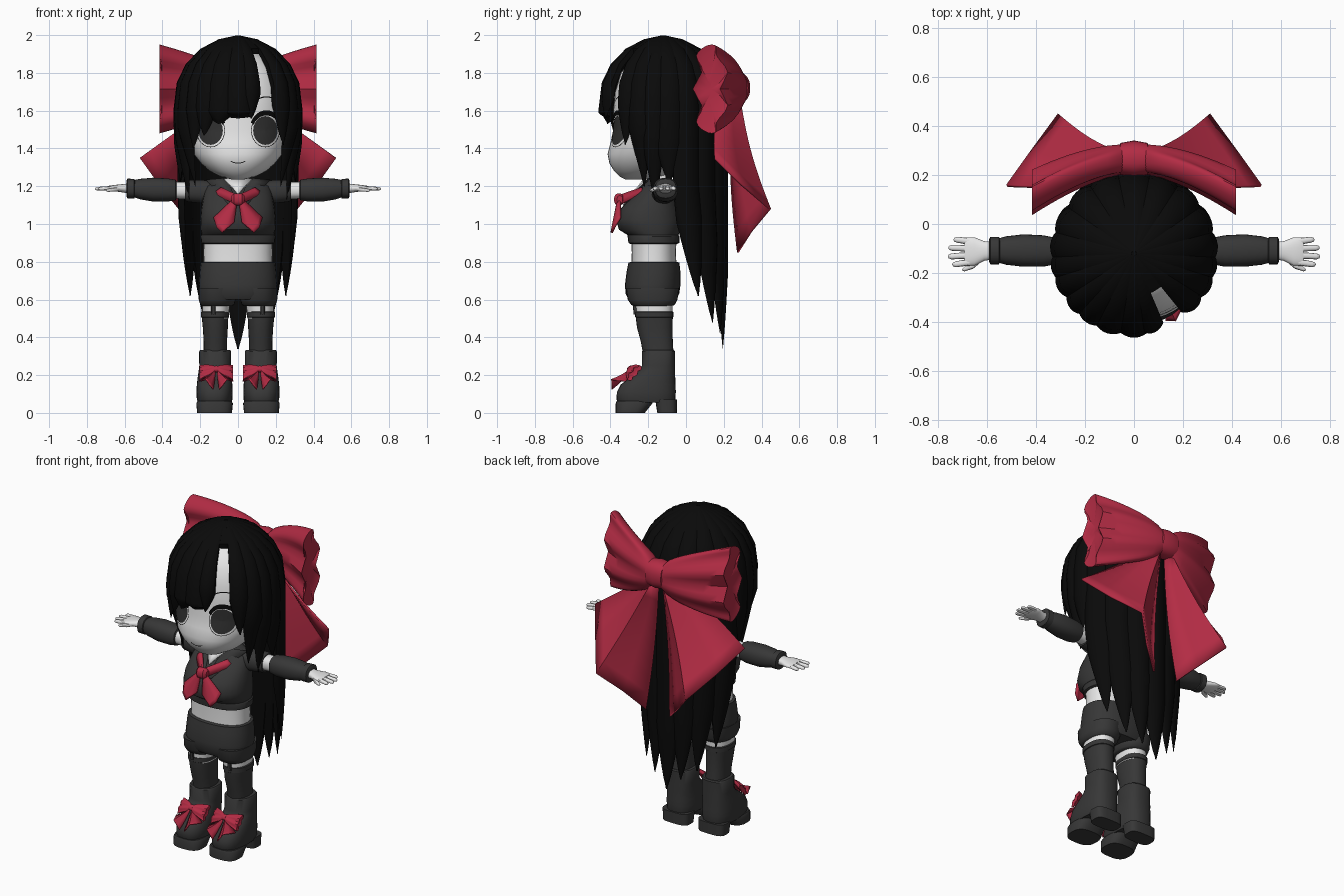
import bpy, bmesh, math
from mathutils import Vector, Matrix

def material(name, *rgb):
    m = bpy.data.materials.new(name)
    m.diffuse_color = (*rgb, 1)
    return m

HAIR = material("black_hair", .003, .003, .003)
CLOTH = material("dark_grey_cloth", .038, .038, .038)
RED = material("crimson_ribbon", .45, .025, .058)
SKIN = material("pale_skin", .8, .8, .8)
IRIS = material("charcoal_eye", .03, .03, .03)

def loft(name, rings, mat, M=None, mirror=False, closed=True, caps=True, solid=0, angle=40):
    """Skin a list of equal-length rings into one mesh object."""
    bm = bmesh.new()
    rows = [[bm.verts.new((M @ Vector(p)) if M else p) for p in r] for r in rings]
    n = len(rows[0])
    for a, b in zip(rows, rows[1:]):
        for i in range(n if closed else n - 1):
            j = (i + 1) % n
            bm.faces.new((a[i], a[j], b[j], b[i]))
    if caps and closed:
        bm.faces.new(rows[0])
        bm.faces.new(rows[-1])
    bmesh.ops.recalc_face_normals(bm, faces=bm.faces)
    me = bpy.data.meshes.new(name)
    bm.to_mesh(me)
    bm.free()
    me.materials.append(mat)
    me.shade_smooth()
    me.set_sharp_from_angle(angle=math.radians(angle))
    ob = bpy.data.objects.new(name, me)
    bpy.context.collection.objects.link(ob)
    if solid:
        ob.modifiers.new("thickness", 'SOLIDIFY').thickness = solid
    if mirror:
        ob.modifiers.new("mirror", 'MIRROR')
    return ob

def spow(v, e):
    return math.copysign(abs(v) ** e, v)

def tube(name, secs, mat, axis='z', n=28, p=2.3, **kw):
    """Stack of superellipses (position, centre a, centre b, radius a, radius b)."""
    rings = []
    for t, ca, cb, ra, rb in secs:
        ring = []
        for i in range(n):
            a = 2 * math.pi * i / n
            u, v = ca + ra * spow(math.cos(a), 2 / p), cb + rb * spow(math.sin(a), 2 / p)
            ring.append((u, v, t) if axis == 'z' else (t, u, v))
        rings.append(ring)
    return loft(name, rings, mat, **kw)

def interp(table, z):
    for a, b in zip(table, table[1:]):
        if a[0] <= z <= b[0]:
            f = (z - a[0]) / (b[0] - a[0])
            return [p + (q - p) * f for p, q in zip(a, b)]
    return table[0] if z < table[0][0] else table[-1]

# Head
HEAD = [(1.235, 0, -.27, .03, .05), (1.25, 0, -.24, .09, .11), (1.28, 0, -.205, .15, .175),
        (1.32, 0, -.18, .195, .225), (1.37, 0, -.16, .235, .255), (1.43, 0, -.145, .26, .255),
        (1.5, 0, -.135, .27, .25), (1.6, 0, -.13, .27, .255), (1.7, 0, -.125, .26, .25),
        (1.8, 0, -.125, .225, .22), (1.87, 0, -.12, .17, .17), (1.92, 0, -.12, .08, .08)]
tube("head", HEAD, SKIN, n=48, angle=80)

def face_plate(name, cx, cz, r0, r1, a0, a1, off, mat, mirror=True):
    """Thin ring sector that follows the front of the head."""
    rings = []
    for k in range(4):
        f, ring = k / 3, []
        for i in range(25):
            a = math.radians(a0 + (a1 - a0) * i / 24)
            x = cx + (r0[0] + (r1[0] - r0[0]) * f) * math.cos(a)
            z = cz + (r0[1] + (r1[1] - r0[1]) * f) * math.sin(a)
            _, _, cy, rx, ry = interp(HEAD, z)
            y = cy - ry * max(0, 1 - abs(x / rx) ** 2.3) ** (1 / 2.3)
            ring.append((x, y - off, z))
        rings.append(ring)
    loft(name, rings, mat, closed=False, mirror=mirror)

# Eyes, lashes, brows, mouth
face_plate("eye_iris", .145, 1.495, (.001, .001), (.065, .076), 0, 360, .006, IRIS)
face_plate("eye_outline", .145, 1.495, (.073, .086), (.076, .089), 0, 360, .004, HAIR)
face_plate("eyelash", .15, 1.49, (.074, .085), (.09, .112), 25, 155, .008, HAIR)
face_plate("eyebrow", .15, 1.55, (.1, .12), (.104, .126), 50, 125, .005, HAIR)
face_plate("mouth", 0, 1.4, (.075, .075), (.08, .08), 240, 300, .005, IRIS, False)

# Hair strands: each follows the dome at its own azimuth, then hangs to a pointed tip
DOME = [(1.45, 1.0), (1.6, 1.0), (1.74, .95), (1.84, .81), (1.92, .58), (1.97, .3), (1.99, .03)]

def strand(name, deg, hw, tip, taper, curl=0, mirror=False, gather=0):
    zs = [z for z, _ in reversed(DOME) if z > tip + taper * 1.05]
    zs += [z for z in (1.35, 1.2) if z > tip + taper * 1.05]
    zs += [tip + taper * k for k in (1, .75, .5, .3, .15, .04, 0)]
    rings = []
    for z in zs:
        k = interp(DOME, z)[1]
        r = .315 * k * (1 - curl * max(0, 1.5 - z))
        thin = max(.02, min(1, (z - tip) / taper)) ** .75
        w = math.radians(hw) * thin
        mid = math.radians(deg + (180 - deg) * gather * max(0, 1.2 - z))
        outer, inner = [], []
        for i in range(9):
            u = i / 4 - 1
            a = mid + u * w
            for lst, rr in ((outer, r + .028 * k * thin * (1 - u * u)), (inner, max(.002, r - .025 * k * thin))):
                lst.append((rr * math.sin(a), -.12 - rr * math.cos(a), z + (.008 if lst is outer else -.012 * thin)))
        rings.append(outer + inner[::-1])
    loft(name, rings, HAIR, mirror=mirror, angle=50)

for i, (deg, hw, tip, taper) in enumerate([(0, 13, 1.56, .02), (-19, 13, 1.53, .06), (13, 10, 1.56, .12),
                                           (-35, 12, 1.47, .14), (-49, 11, 1.4, .2)]):
    strand(f"fringe_{i}", deg, hw, tip, taper)
strand("fringe_right", 50, 11, 1.42, .22)
strand("side_lock_front", 66, 12, 1.2, .3, .7, True)
strand("side_lock_middle", 80, 12, 1.13, .3, .45, True)
strand("side_lock_rear", 96, 14, 1.22, .2, .1, True)
for i, (deg, hw, tip) in enumerate([(114, 14, .62), (136, 14, .48), (158, 14, .42)]):
    strand(f"long_hair_{i}", deg, hw, tip, .4, 0, True, .32)
strand("long_hair_centre", 180, 15, .34, .4)
tube("hair_crown", [(1.9, 0, -.12, .17, .17), (1.93, 0, -.12, .175, .175), (1.975, 0, -.12, .1, .1),
                    (1.995, 0, -.12, .02, .02)], HAIR, p=2)

# Bows: a knot, two wavy flared loops and two folded tails around a pivot at the knot
KNOT = Vector((0, .265, 1.72))

def sheet(name, root, end, mat, M=None, mirror=False, solid=.012, sag=0):
    rings = []
    for k in range(9):
        f = k / 8
        ring = [Vector(a).lerp(Vector(b), f) for a, b in zip(root, end)]
        for p in ring:
            p.y -= sag * math.sin(math.pi * f)
        rings.append(ring)
    loft(name, rings, mat, M=M, mirror=mirror, closed=False, solid=solid)

def bow(name, M, mirror=False, tail=1.0, spread=1.0, solid=.012):
    for s, side in ((1, "left"), (-1, "right")):
        def ring(t, scale=1, x=None):
            e = t ** 1.6
            cy, d, h = .265 - .135 * e, (.06 + .012 * t) * scale, (.065 + .17 * t ** .62) * scale
            out = []
            for i in range(40):
                a = 2 * math.pi * i / 40
                v = spow(math.sin(a), .85)
                fold = .022 * t * math.cos(2.6 * math.pi * v)
                out.append((s * (x or .03 + .385 * t), cy + d * spow(math.cos(a), .8) - fold, 1.715 + h * v))
            return out
        rings = [ring(t / 10) for t in range(11)] + [ring(1, .8, .405), ring(1, .3, .4)]
        loft(f"{name}_loop_{side}", rings, RED, M=M, mirror=mirror)
        root = [(.075, .2, 1.67), (.06, .25, 1.66), (.045, .29, 1.65), (.03, .27, 1.64), (.012, .25, 1.63)]
        end = [(.52, .16, 1.35), (.42, .30, 1.21), (.31, .45, 1.08), (.19, .35, .96), (.08, .28, .85)]
        end = [(x * spread, y, 1.72 - (1.72 - z) * tail) for x, y, z in end]
        sheet(f"{name}_tail_{side}", [(s * x, y, z) for x, y, z in root],
              [(s * x, y, z) for x, y, z in end], RED, M, mirror, solid, .02)
    tube(f"{name}_knot", [(-.065, .265, 1.72, .04, .055), (-.055, .265, 1.72, .065, .078), (0, .265, 1.72, .075, .085),
                          (.055, .265, 1.72, .065, .078), (.065, .265, 1.72, .04, .055)],
         RED, 'x', M=M, mirror=mirror)

bow("hair_bow", None)
bow("boot_bow", Matrix.Translation((.115, -.295, .232)) @ Matrix.Rotation(math.radians(-42), 4, 'X')
    @ Matrix.Rotation(math.pi, 4, 'Z') @ Matrix.Scale(.215, 4) @ Matrix.Translation(-KNOT), True, .78, .82, .006)

# Torso, neck and top
tube("waist", [(.76, 0, -.17, .185, .12), (.85, 0, -.17, .182, .117), (.93, 0, -.17, .185, .12)], SKIN)
tube("neck", [(1.12, 0, -.13, .06, .055), (1.32, 0, -.13, .055, .05)], SKIN)
tube("top", [(.895, 0, -.17, .185, .125), (.9, 0, -.17, .196, .135), (.935, 0, -.172, .198, .137),
             (.942, 0, -.175, .192, .135), (.97, 0, -.19, .198, .165), (1.02, 0, -.195, .2, .175),
             (1.08, 0, -.188, .195, .16), (1.14, 0, -.165, .185, .125), (1.2, 0, -.14, .17, .09),
             (1.235, 0, -.13, .11, .07)], CLOTH)
tube("shoulder_sleeve", [(.1, -.12, 1.165, .06, .06), (.2, -.115, 1.172, .066, .062),
                         (.265, -.11, 1.175, .062, .058), (.28, -.11, 1.175, .056, .052)], CLOTH, 'x', mirror=True)
loft("neckline", [[(-.075, -.212, 1.24), (0, -.225, 1.24), (.075, -.212, 1.24)],
                  [(-.035, -.25, 1.2), (0, -.255, 1.2), (.035, -.25, 1.2)],
                  [(-.002, -.288, 1.16), (0, -.288, 1.16), (.002, -.288, 1.16)]], SKIN, closed=False, solid=.008)

# Sailor collar and neck scarf
sheet("collar_front", [(.055, -.2, 1.245), (.17, -.15, 1.235)], [(.005, -.335, 1.1), (.045, -.335, 1.1)],
      CLOTH, mirror=True)
sheet("collar_back", [(-.15, -.06, 1.22), (0, -.05, 1.23), (.15, -.06, 1.22)],
      [(-.15, -.02, 1.08), (0, -.015, 1.08), (.15, -.02, 1.08)], CLOTH)
sheet("scarf_band", [(.09, -.235, 1.195), (.13, -.235, 1.165)], [(.005, -.352, 1.155), (.02, -.352, 1.105)],
      RED, mirror=True)
sheet("scarf_tail", [(.025, -.355, 1.135), (.018, -.365, 1.125), (.012, -.368, 1.115), (.005, -.36, 1.11)],
      [(.13, -.355, 1.035), (.115, -.385, .985), (.085, -.4, .955), (.02, -.385, 1.01)], RED, mirror=True)
tube("scarf_knot", [(-.035, -.35, 1.13, .015, .02), (-.02, -.355, 1.13, .026, .032),
                    (.02, -.355, 1.13, .026, .032), (.035, -.35, 1.13, .015, .02)], RED, 'x')

# Arms and hands
tube("upper_arm", [(.2, -.11, 1.175, .048, .045), (.36, -.11, 1.18, .048, .045)], SKIN, 'x', mirror=True)
tube("detached_sleeve", [(.325, -.11, 1.18, .045, .045), (.33, -.11, 1.18, .056, .054),
                         (.37, -.11, 1.18, .064, .061), (.45, -.108, 1.182, .066, .063),
                         (.52, -.108, 1.185, .058, .054), (.55, -.108, 1.187, .05, .046)], CLOTH, 'x', mirror=True)
tube("sleeve_cuff", [(.545, -.108, 1.187, .048, .045), (.55, -.108, 1.187, .056, .052),
                     (.585, -.108, 1.188, .056, .052), (.59, -.108, 1.188, .045, .042)], CLOTH, 'x', mirror=True)
tube("palm", [(.57, -.108, 1.188, .035, .028), (.61, -.11, 1.189, .04, .022), (.65, -.112, 1.19, .058, .017),
              (.68, -.112, 1.19, .058, .013), (.69, -.112, 1.19, .05, .01)], SKIN, 'x', mirror=True)
for i, (y0, y1, x1) in enumerate([(-.155, -.164, .74), (-.127, -.132, .758), (-.099, -.097, .756), (-.071, -.064, .735)]):
    tube(f"finger_{i}", [(.67, y0, 1.19, .014, .011), (x1 - .015, y1, 1.187, .012, .01),
                         (x1 - .004, y1, 1.186, .008, .007), (x1, y1, 1.186, .002, .002)], SKIN, 'x', n=10, mirror=True)
tube("thumb", [(.62, -.135, 1.188, .018, .013), (.655, -.168, 1.182, .014, .011),
               (.69, -.183, 1.178, .01, .008), (.7, -.186, 1.178, .003, .003)], SKIN, 'x', n=10, mirror=True)

# Shorts, legs and stockings
tube("shorts_hips", [(.6, 0, -.178, .19, .125), (.63, 0, -.178, .205, .142), (.68, 0, -.176, .208, .147),
                     (.75, 0, -.172, .203, .142), (.795, 0, -.17, .198, .135), (.8, 0, -.17, .18, .12)], CLOTH)
tube("shorts_leg", [(.565, .11, -.175, .08, .1), (.572, .11, -.175, .09, .115), (.6, .11, -.177, .098, .132),
                    (.66, .108, -.177, .1, .14)], CLOTH, mirror=True)
tube("thigh", [(.5, .12, -.168, .07, .095), (.6, .115, -.17, .075, .1)], SKIN, mirror=True)
tube("garter_strap", [(.52, .13, -.265, .012, .012), (.6, .13, -.272, .012, .012)], CLOTH, n=8, mirror=True)
tube("stocking", [(.3, .12, -.145, .062, .08), (.38, .12, -.155, .062, .085), (.45, .12, -.165, .066, .094),
                  (.505, .122, -.168, .07, .098), (.507, .122, -.168, .075, .101),
                  (.535, .122, -.168, .075, .101), (.538, .122, -.168, .07, .095)], CLOTH, mirror=True)

# Boots with separate toe soles and heels
tube("boot", [(.055, .124, -.21, .088, .15), (.07, .124, -.212, .094, .156), (.11, .124, -.21, .096, .156),
              (.15, .124, -.2, .094, .145), (.19, .123, -.175, .09, .118), (.225, .122, -.152, .086, .095),
              (.25, .121, -.146, .084, .088), (.325, .121, -.145, .085, .088),
              (.332, .121, -.145, .08, .082), (.332, .121, -.145, .06, .07)], CLOTH, p=2.6, mirror=True)
tube("toe_sole", [(0, .124, -.295, .092, .077), (.05, .124, -.275, .097, .097), (.062, .124, -.27, .09, .098)],
     CLOTH, p=2.8, mirror=True)
tube("boot_heel", [(0, .124, -.1, .088, .052), (.07, .124, -.105, .092, .058)], CLOTH, p=3.5, mirror=True)
